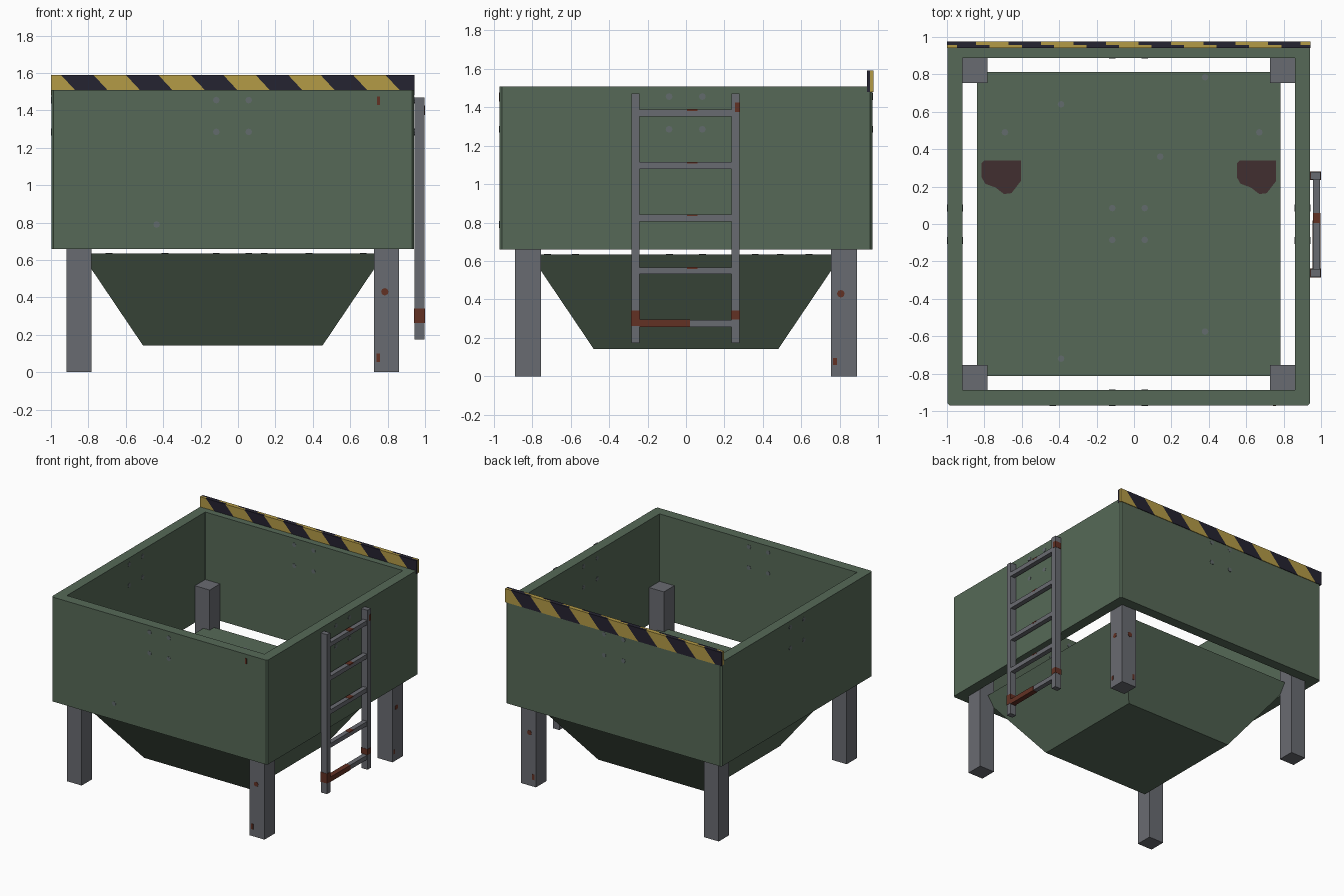
import bpy, bmesh, math
from mathutils import Vector, Matrix

if "Cube" in bpy.data.objects:
    bpy.data.objects.remove(bpy.data.objects["Cube"])


def lin(c):
    c /= 255
    return c / 12.92 if c <= 0.04045 else ((c + 0.055) / 1.055) ** 2.4


def mat(name, r, g, b):
    m = bpy.data.materials.new(name)
    m.diffuse_color = (lin(r), lin(g), lin(b), 1)
    m.use_nodes = True
    m.node_tree.nodes["Principled BSDF"].inputs["Base Color"].default_value = m.diffuse_color
    return m


GREEN = mat("painted_green", 86, 105, 87)
GREY = mat("steel_grey", 105, 107, 113)
YELLOW = mat("warning_yellow", 180, 155, 70)
BLACK = mat("warning_black", 37, 35, 49)
RUST = mat("rust", 98, 49, 36)
STAIN = mat("dark_rust", 65, 46, 48)
SPOT = mat("bolt_grey", 98, 107, 108)

CX = -0.028                      # the tub is offset to leave room for the ladder
OUT, INN = 0.97, 0.888           # tub outer and inner half widths
ZB, ZT = 0.66, 1.508             # tub bottom and top


def make(name, bm, *mats):
    bmesh.ops.recalc_face_normals(bm, faces=bm.faces)
    me = bpy.data.meshes.new(name)
    bm.to_mesh(me)
    bm.free()
    for m in mats:
        me.materials.append(m)
    ob = bpy.data.objects.new(name, me)
    bpy.context.collection.objects.link(ob)
    return ob


def add_box(bm, x0, x1, y0, y1, z0, z1):
    size = Matrix.Diagonal((x1 - x0, y1 - y0, z1 - z0, 1))
    mid = Matrix.Translation(((x0 + x1) / 2, (y0 + y1) / 2, (z0 + z1) / 2))
    bmesh.ops.create_cube(bm, size=1, matrix=mid @ size)


def boxes(name, m, *dims):
    bm = bmesh.new()
    for d in dims:
        add_box(bm, *d)
    return make(name, bm, m)


def ring(bm, h, z, cut=0.0):
    """Square loop, with chamfered corners when cut > 0."""
    pts = []
    for sx, sy in ((-1, -1), (1, -1), (1, 1), (-1, 1)):
        a, b = (sx * (h - cut), sy * h), (sx * h, sy * (h - cut))
        pts += [a, b] if sx * sy < 0 else [b, a]
        if not cut:
            pts.pop()
    return [bm.verts.new((CX + x, y, z)) for x, y in pts]


def bridge(bm, a, b):
    n = len(a)
    for i in range(n):
        bm.faces.new((a[i], a[(i + 1) % n], b[(i + 1) % n], b[i]))


# Open tub: four walls without a floor
bm = bmesh.new()
loops = [ring(bm, OUT, ZB, 0.012), ring(bm, OUT, ZT, 0.012),
         ring(bm, INN, ZT, 0.001), ring(bm, INN, ZB, 0.001)]
for i in range(4):
    bridge(bm, loops[i], loops[(i + 1) % 4])
make("tub_walls", bm, GREEN)

# Tapered hopper below the tub
bm = bmesh.new()
low, high = ring(bm, 0.48, 0.143), ring(bm, 0.812, 0.635)
bridge(bm, low, high)
bm.faces.new(low)
bm.faces.new(high)
make("hopper", bm, GREEN)

# Legs in the inner corners
for sx, nx in ((-1, "left"), (1, "right")):
    for sy, ny in ((-1, "front"), (1, "back")):
        xs = sorted((CX + sx * 0.755, CX + sx * INN))
        ys = sorted((sy * 0.755, sy * INN))
        boxes(f"{ny}_{nx}_leg", GREY, (*xs, *ys, 0, 0.96))

# Striped warning bar on the back rim; the back half is the front half turned round
for side in ("front", "back"):
    bm = bmesh.new()
    add_box(bm, -0.972, 0.972, -0.0175, 0, 1.48, 1.59)
    start, period, lean = -0.919, 0.347, 0.93
    n = Vector((1, 0, lean))
    for k in range(12):
        p = Vector((start + k * period / 2, 0, 1.59))
        bmesh.ops.bisect_plane(bm, geom=bm.verts[:] + bm.edges[:] + bm.faces[:],
                               plane_co=p, plane_no=n)
    for f in bm.faces:
        c = f.calc_center_median()
        s = (c.x - start + lean * (c.z - 1.59)) / period
        f.material_index = 1 if s % 1 < 0.5 else 0
    turn = Matrix.Rotation(math.pi if side == "back" else 0, 4, 'Z')
    bm.transform(Matrix.Translation((CX, 0.9575, 0)) @ turn)
    make(f"warning_bar_{side}", bm, YELLOW, BLACK)

# Ladder on the right side
rungs = [0.276 + 0.2735 * i for i in range(5)]
boxes("ladder_rails", GREY, *[(0.943, 0.998, y - 0.021, y + 0.021, 0.175, 1.47)
                              for y in (-0.262, 0.258)])
boxes("ladder_rungs", GREY, *[(0.957, 0.995, -0.245, 0.24, z - 0.018, z + 0.018)
                              for z in rungs])
# Rust sleeves and smears on the ladder
boxes("ladder_rust", RUST,
      (0.941, 1.0, -0.285, -0.239, 0.262, 0.342),
      (0.941, 1.0, 0.235, 0.281, 0.295, 0.342),
      (0.955, 0.997, -0.245, 0.02, 0.256, 0.296),
      (0.945, 1.0, 0.256, 0.281, 1.375, 1.425),
      *[(0.957, 0.996, 0.005, 0.06, z + 0.01, z + 0.0195) for z in rungs[1:]])


# Round marks: thin octagonal plates facing a given direction
def discs(name, m, r, places):
    bm = bmesh.new()
    for p, d in places:
        rot = Vector(d).to_track_quat('Z', 'Y').to_matrix().to_4x4()
        bmesh.ops.create_cone(bm, cap_ends=True, segments=8, radius1=r, radius2=r,
                              depth=0.004, matrix=Matrix.Translation(p) @ rot)
    make(name, bm, m)


marks = []
for s in (-1, 1):
    for u in (-0.088, 0.085):
        for z in (1.285, 1.455):
            marks += [((CX + u, s * OUT, z), (0, s, 0)), ((CX + s * OUT, u, z), (s, 0, 0)),
                      ((CX + u, s * INN, z), (0, -s, 0)), ((CX + s * INN, u, z), (-s, 0, 0))]
        marks.append(((CX + u, s * 0.085, 0.635), (0, 0, 1)))
marks += [((x, y, 0.635), (0, 0, 1)) for x, y in
          ((-0.69, 0.49), (-0.39, 0.64), (0.14, 0.36), (0.67, 0.49), (0.38, 0.785),
           (0.38, -0.575), (-0.39, -0.72))]
marks += [((-0.435, -OUT, 0.79), (0, -1, 0))]
discs("bolt_marks", SPOT, 0.018, marks)

# Rust spots on the legs
spots = [((0.785, s * INN, 0.43), (0, s, 0)) for s in (-1, 1)]
spots += [((CX + INN, 0.805, 0.43), (1, 0, 0))]
discs("leg_rust_spots", RUST, 0.02, spots)
boxes("leg_rust_streaks", RUST,
      (0.74, 0.76, -0.89, -0.885, 0.055, 0.1), (0.74, 0.76, 0.885, 0.89, 0.055, 0.1),
      (0.857, 0.862, 0.765, 0.785, 0.06, 0.095))
boxes("tub_rust_streak", RUST, (0.742, 0.758, -0.972, -0.965, 1.43, 1.475))

# Dark rust stains on the hopper top
bm = bmesh.new()
outline = ((-0.815, 0.325), (-0.8, 0.34), (-0.605, 0.34), (-0.605, 0.23), (-0.655, 0.165),
           (-0.695, 0.16), (-0.74, 0.195), (-0.795, 0.215), (-0.815, 0.25))
for dx in (0, 1.365):
    bm.faces.new([bm.verts.new((x + dx, y, 0.638)) for x, y in reversed(outline)])
make("hopper_stains", bm, STAIN)
for f in bpy.data.objects["hopper_stains"].data.polygons:
    if f.normal.z < 0:
        f.flip()
